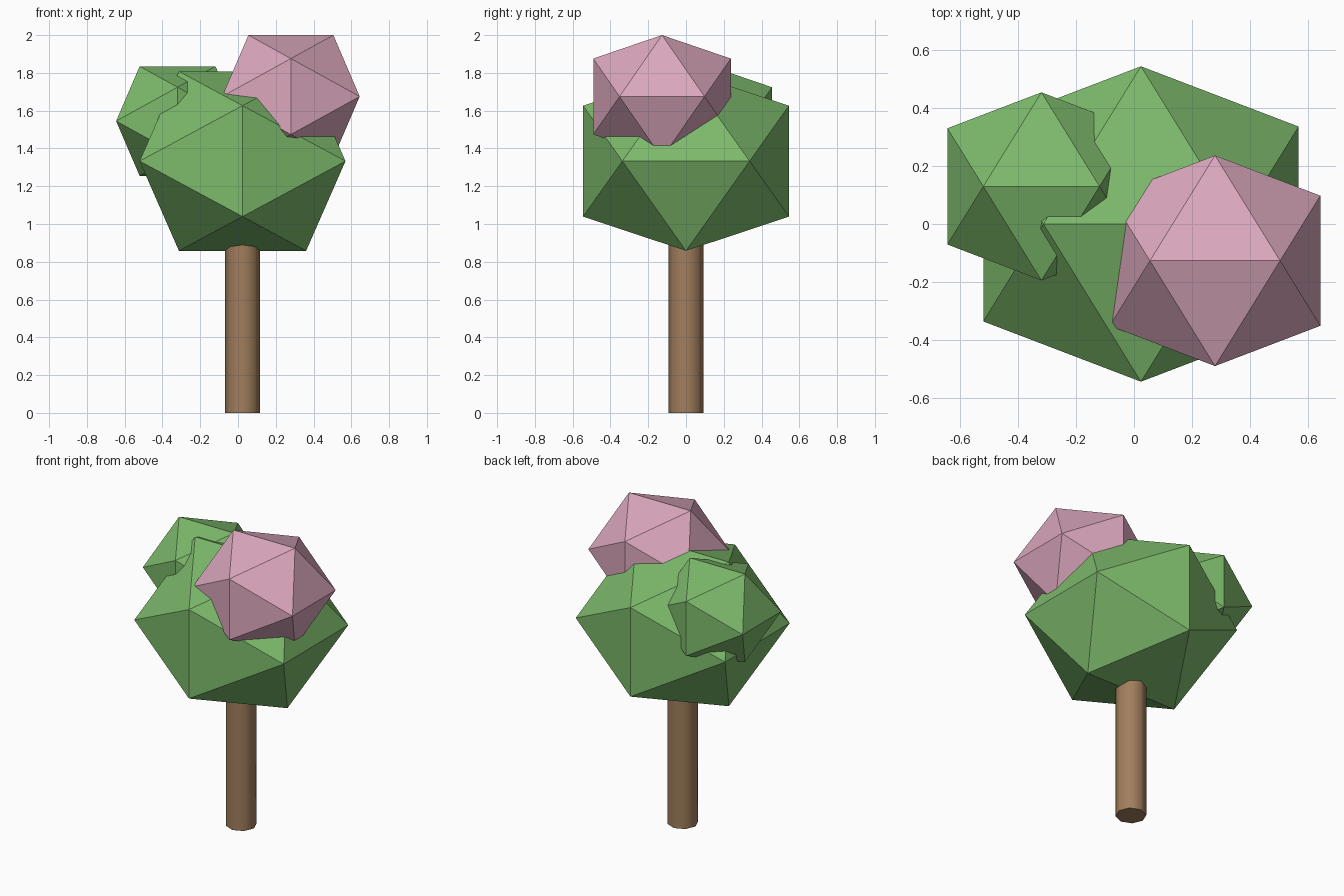
import bpy
import bmesh
import math

if "Cube" in bpy.data.objects:
    bpy.data.objects.remove(bpy.data.objects["Cube"], do_unlink=True)

GOLDEN = (1 + math.sqrt(5)) / 2


def make_material(name, colour):
    mat = bpy.data.materials.new(name)
    mat.use_nodes = True
    mat.diffuse_color = (*colour, 1)
    mat.node_tree.nodes["Principled BSDF"].inputs["Base Color"].default_value = (*colour, 1)
    return mat


def foliage(name, centre, reach, height, mat):
    """Flattened icosahedron; reach is the half width, height the half height."""
    short = reach / GOLDEN
    bm = bmesh.new()
    for s in (-short, short):
        for t in (-reach, reach):
            for corner in ((s, 0, t), (0, t, s), (t, s, 0)):
                bm.verts.new(corner)
    bmesh.ops.convex_hull(bm, input=bm.verts[:])
    bmesh.ops.scale(bm, vec=(1, 1, height / reach), verts=bm.verts[:])
    bmesh.ops.recalc_face_normals(bm, faces=bm.faces[:])
    mesh = bpy.data.meshes.new(name)
    bm.to_mesh(mesh)
    bm.free()
    mesh.materials.append(mat)
    obj = bpy.data.objects.new(name, mesh)
    obj.location = centre
    bpy.context.collection.objects.link(obj)
    return obj


leaf_green = make_material("leaf green", (0.205, 0.49, 0.148))
blossom_pink = make_material("blossom pink", (0.71, 0.39, 0.51))
bark_brown = make_material("bark brown", (0.36, 0.21, 0.11))

# Canopy clumps
foliage("main_foliage", (0.024, 0, 1.333), 0.545, 0.475, leaf_green)
foliage("side_foliage", (-0.32, 0.13, 1.545), 0.325, 0.29, leaf_green)
foliage("blossom_foliage", (0.28, -0.127, 1.675), 0.364, 0.325, blossom_pink)

# Trunk, running up into the canopy
trunk_height = 1.2
bpy.ops.mesh.primitive_cylinder_add(vertices=8, radius=0.093, depth=trunk_height,
                                    location=(0.024, 0, trunk_height / 2))
trunk = bpy.context.object
trunk.name = "trunk"
trunk.data.materials.append(bark_brown)
bpy.ops.object.shade_smooth_by_angle(angle=math.radians(60))
